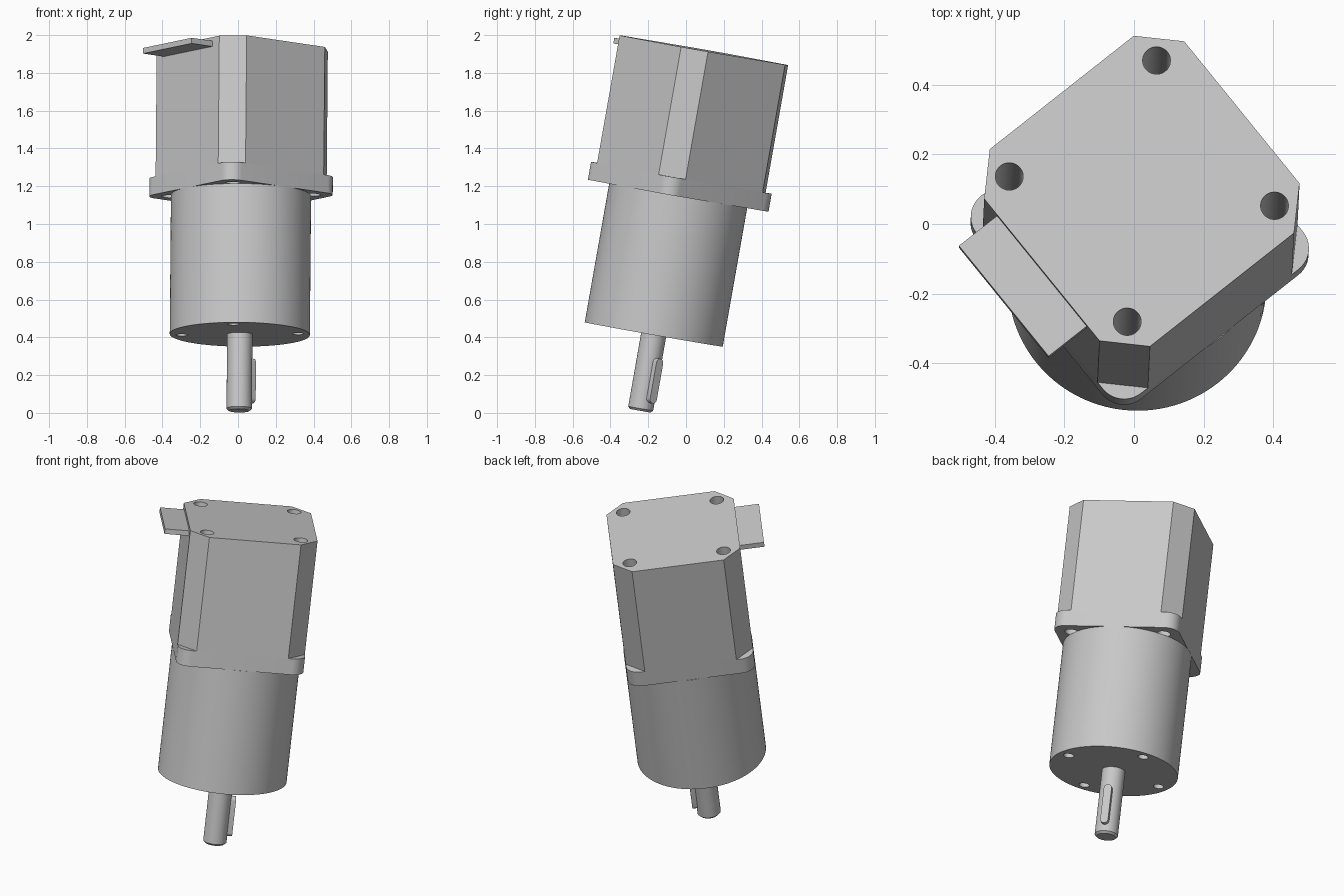
import bpy
import bmesh
from math import cos, sin, pi, radians
from mathutils import Matrix, Vector

cube = bpy.data.objects.get("Cube")
if cube:
    bpy.data.objects.remove(cube, do_unlink=True)

metal = bpy.data.materials.new("light_grey_metal")
metal.use_nodes = True
GREY = (0.58, 0.58, 0.58, 1)
metal.diffuse_color = GREY
metal.node_tree.nodes["Principled BSDF"].inputs["Base Color"].default_value = GREY

# Heights along the motor axis, measured from the shaft tip
GEAR_BASE, FLANGE_BASE, BODY_BASE, TOP = 0.41, 1.156, 1.252, 1.938
HALF = 0.368

# The whole motor leans back and is twisted about its own axis
PLACE = (Matrix.Translation((0.006, -0.242, 0.0115))
         @ Matrix.Rotation(radians(0.5), 4, 'Y')
         @ Matrix.Rotation(radians(-10), 4, 'X')
         @ Matrix.Rotation(radians(38.6), 4, 'Z'))


def circle(r, n=64, cx=0, cy=0):
    return [(cx + r * cos(2 * pi * i / n), cy + r * sin(2 * pi * i / n)) for i in range(n)]


def corner_square(half, r, steps):
    """Square with corners of size r: one step cuts them, more steps round them."""
    pts = []
    for q in range(4):
        turn = Matrix.Rotation(q * pi / 2, 2)
        for i in range(steps + 1):
            a = i / steps * pi / 2
            pts.append(tuple(turn @ Vector((half - r + r * cos(a), half - r + r * sin(a)))))
    return pts


def extrude(bm, pts, z0, z1):
    face = bm.faces.new([bm.verts.new((x, y, z0)) for x, y in pts])
    new = bmesh.ops.extrude_face_region(bm, geom=[face])["geom"]
    verts = [v for v in new if isinstance(v, bmesh.types.BMVert)]
    bmesh.ops.translate(bm, verts=verts, vec=(0, 0, z1 - z0))


def finish(name, bm, place=PLACE):
    bmesh.ops.recalc_face_normals(bm, faces=bm.faces)
    mesh = bpy.data.meshes.new(name)
    bm.to_mesh(mesh)
    bm.free()
    mesh.materials.append(metal)
    obj = bpy.data.objects.new(name, mesh)
    bpy.context.collection.objects.link(obj)
    obj.matrix_world = place
    return obj


def prism(name, outlines, z0, z1, place=PLACE):
    bm = bmesh.new()
    for pts in outlines:
        extrude(bm, pts, z0, z1)
    return finish(name, bm, place)


def four_holes(name, offset, r, z0, z1):
    spots = [(sx * offset, sy * offset) for sx in (-1, 1) for sy in (-1, 1)]
    cutter = prism(name, [circle(r, 32, x, y) for x, y in spots], z0, z1)
    cutter.hide_render = True
    return cutter


def activate(obj):
    bpy.ops.object.select_all(action='DESELECT')
    obj.select_set(True)
    bpy.context.view_layer.objects.active = obj


def drill(obj, cutter):
    mod = obj.modifiers.new("holes", 'BOOLEAN')
    mod.operation = 'DIFFERENCE'
    mod.solver = 'EXACT'
    mod.object = cutter
    activate(obj)
    bpy.ops.object.modifier_apply(modifier=mod.name)


# Motor body with cut corners, on a flange with rounded corners
body = prism("motor_body", [[p for p in corner_square(HALF, 0.103, 1)]], BODY_BASE, TOP)
flange = prism("mounting_flange", [corner_square(HALF, 0.078, 10)], FLANGE_BASE, BODY_BASE)

# Round gearbox
gearbox = prism("gearbox", [circle(0.371, 128)], GEAR_BASE, FLANGE_BASE)

# Long bolt holes through body and flange, short ones in the gearbox face
bolt_cutter = four_holes("bolt_hole_cutter", 0.271, 0.04, FLANGE_BASE - 0.05, TOP + 0.05)
face_cutter = four_holes("face_hole_cutter", 0.219, 0.03, GEAR_BASE - 0.05, GEAR_BASE + 0.12)
drill(body, bolt_cutter)
drill(flange, bolt_cutter)
drill(gearbox, face_cutter)
for cutter in (bolt_cutter, face_cutter):
    bpy.data.objects.remove(cutter, do_unlink=True)

# Output shaft with a chamfered tip
bm = bmesh.new()
extrude(bm, circle(0.067), 0, GEAR_BASE)
tip = [e for e in bm.edges if all(v.co.z < 0.001 for v in e.verts)]
bmesh.ops.bevel(bm, geom=tip, offset=0.012, segments=1, affect='EDGES')
shaft = finish("output_shaft", bm)

# Shaft key: a slot-shaped bar standing out of the shaft side
KEY_W, KEY_LOW, KEY_HIGH = 0.023, 0.05, 0.29
slot = []
for end, start in ((KEY_HIGH - KEY_W, 0), (KEY_LOW + KEY_W, pi)):
    for i in range(13):
        a = start + pi * i / 12
        slot.append((KEY_W * cos(a), end + KEY_W * sin(a)))
stand = Matrix(((0, 0, 1, 0), (1, 0, 0, 0), (0, 1, 0, 0), (0, 0, 0, 1)))
key = prism("shaft_key", [slot], 0.03, 0.093, PLACE @ stand)

# Flat connector tab on one side, just below the top
x0, x1, y = -HALF - 0.14, -HALF, 0.206
tab = prism("connector_tab", [[(x0, -y), (x1, -y), (x1, y), (x0, y)]], TOP - 0.05, TOP - 0.02)

for obj in (body, flange, gearbox, shaft, key, tab):
    activate(obj)
    bpy.ops.object.shade_smooth_by_angle(angle=radians(30))
